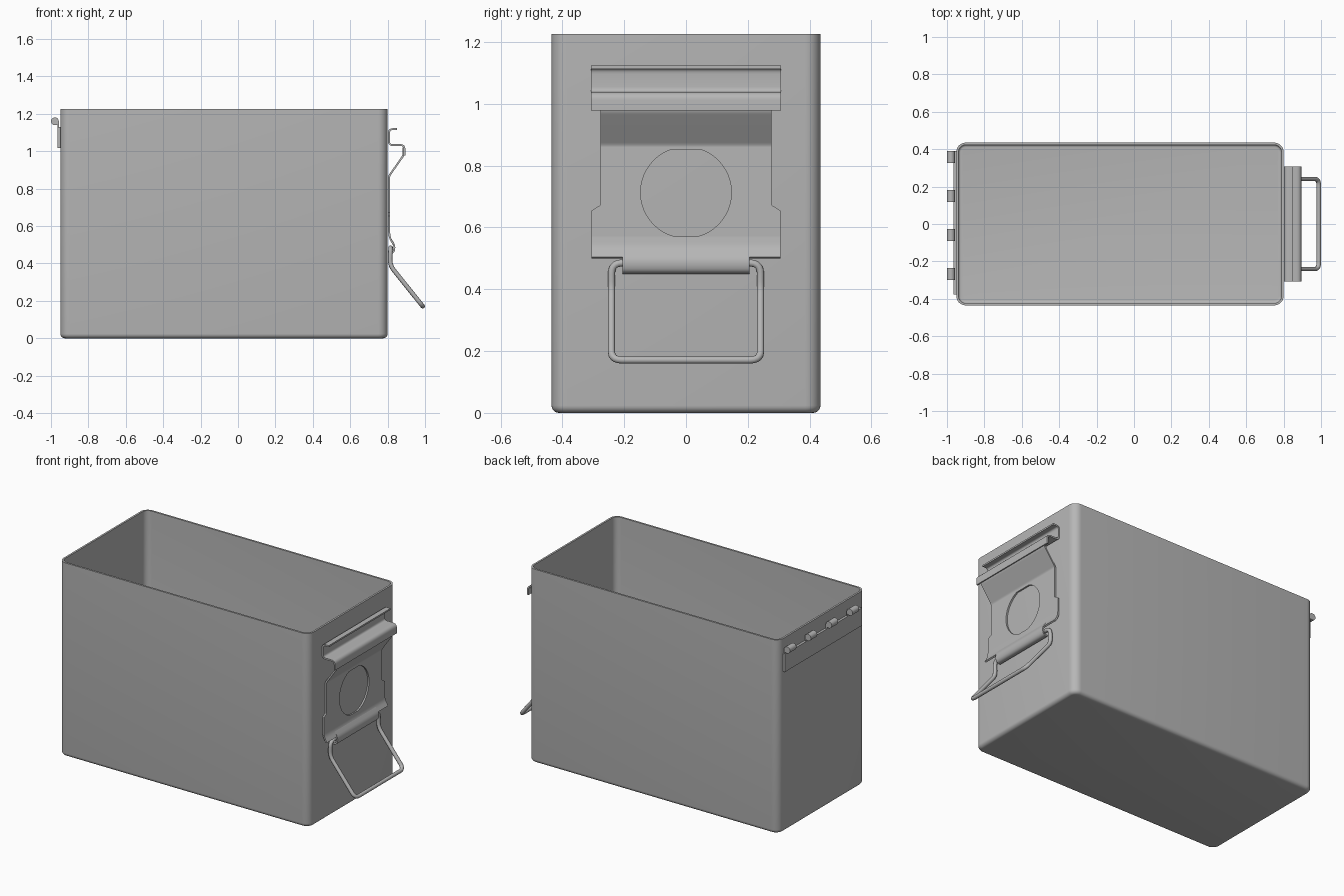
import bpy, bmesh, math
from mathutils import Vector

if "Cube" in bpy.data.objects:
    bpy.data.objects.remove(bpy.data.objects["Cube"])

steel = bpy.data.materials.new("grey steel")
steel.use_nodes = True
steel.diffuse_color = (0.47, 0.47, 0.47, 1)
steel.node_tree.nodes["Principled BSDF"].inputs["Base Color"].default_value = steel.diffuse_color


def finish(obj, angle=35):
    """Give the steel material and smooth shading with sharp edges kept."""
    obj.data.materials.clear()
    obj.data.materials.append(steel)
    bpy.ops.object.select_all(action='DESELECT')
    obj.select_set(True)
    bpy.context.view_layer.objects.active = obj
    if obj.type != 'MESH' or obj.modifiers:
        bpy.ops.object.convert(target='MESH')
    bpy.ops.object.shade_smooth_by_angle(angle=math.radians(angle))
    return obj


def add_object(name, data):
    obj = bpy.data.objects.new(name, data)
    bpy.context.collection.objects.link(obj)
    return obj


def from_bmesh(name, bm):
    bmesh.ops.recalc_face_normals(bm, faces=bm.faces)
    mesh = bpy.data.meshes.new(name)
    bm.to_mesh(mesh)
    bm.free()
    return add_object(name, mesh)


def fillet(points, radius, closed=False, steps=5):
    """Round the corners of a path."""
    pts = [Vector(p) for p in points]
    out = []
    for i, p in enumerate(pts):
        if not closed and i in (0, len(pts) - 1):
            out.append(p)
            continue
        a, b = pts[i - 1] - p, pts[(i + 1) % len(pts)] - p
        start = p + a.normalized() * min(radius, a.length * 0.45)
        end = p + b.normalized() * min(radius, b.length * 0.45)
        for k in range(steps + 1):
            t = k / steps
            out.append(start * (1 - t) ** 2 + p * 2 * t * (1 - t) + end * t * t)
    return out


def ribbon(name, profile, half_width, radius, thick=0.01):
    """Bent sheet: an x-z profile carried across y."""
    bm = bmesh.new()
    path = fillet([(x, 0, z) for x, z in profile], radius)
    rows = [[bm.verts.new((p.x, s * half_width, p.z)) for s in (-1, 1)] for p in path]
    for a, b in zip(rows, rows[1:]):
        bm.faces.new((a[0], a[1], b[1], b[0]))
    obj = from_bmesh(name, bm)
    mod = obj.modifiers.new("Thickness", 'SOLIDIFY')
    mod.thickness = thick
    mod.offset = 0
    return finish(obj)


def block(name, low, high):
    bm = bmesh.new()
    bmesh.ops.create_cube(bm, size=1)
    for v in bm.verts:
        v.co = [(l + h) / 2 + c * (h - l) for l, h, c in zip(low, high, v.co)]
    return from_bmesh(name, bm)


# Open box: rounded upright corners, rounded bottom rim, thin walls
box = block("box_body", (-0.95, -0.435, 0), (0.80, 0.435, 1.225))
bm = bmesh.new()
bm.from_mesh(box.data)
upright = [e for e in bm.edges if abs(e.verts[0].co.z - e.verts[1].co.z) > 1]
bmesh.ops.bevel(bm, geom=upright, offset=0.05, segments=8, profile=0.5, affect='EDGES')
lid = [f for f in bm.faces if f.normal.z > 0.9]
bmesh.ops.delete(bm, geom=lid, context='FACES_ONLY')
rim = [e for e in bm.edges if all(v.co.z < 0.001 for v in e.verts)]
bmesh.ops.bevel(bm, geom=rim, offset=0.024, segments=5, profile=0.5, affect='EDGES')
bm.to_mesh(box.data)
bm.free()
walls = box.modifiers.new("Walls", 'SOLIDIFY')
walls.thickness = 0.012
walls.offset = -1
walls.use_even_offset = True
finish(box)

# Hook-shaped catch at the top of the latch
ribbon("latch_hook", [(0.85, 1.118), (0.807, 1.118), (0.807, 1.033),
                      (0.89, 1.033), (0.89, 0.978)], 0.308, 0.022)

# Sloping sheet joining the catch to the latch plate
ribbon("latch_slope", [(0.885, 1.02), (0.885, 0.978), (0.808, 0.868), (0.808, 0.85)], 0.277, 0.012)

# Flat latch plate with shoulders and a round opening
side = [(0.277, 0.86), (0.277, 0.672), (0.305, 0.655), (0.305, 0.565)]
outline = side + [(-y, z) for y, z in reversed(side)]
circle = [(0.147 * math.cos(a), 0.713 + 0.147 * math.sin(a))
          for a in (math.tau * i / 48 for i in range(48))]
sheet = bpy.data.curves.new("latch_plate", 'CURVE')
sheet.dimensions = '2D'
sheet.fill_mode = 'BOTH'
sheet.extrude = 0.005
for loop in (outline, circle):
    spline = sheet.splines.new('POLY')
    spline.points.add(len(loop) - 1)
    for point, (y, z) in zip(spline.points, loop):
        point.co = (y, z, 0, 1)
    spline.use_cyclic_u = True
plate = add_object("latch_plate", sheet)
plate.rotation_euler = (math.pi / 2, 0, math.pi / 2)
plate.location.x = 0.808
finish(plate)

# Flared lower lip and the tongue rolled round the wire
ribbon("latch_lip", [(0.808, 0.57), (0.812, 0.535), (0.832, 0.502)], 0.305, 0.02)
ribbon("latch_tongue", [(0.816, 0.53), (0.838, 0.495), (0.832, 0.458), (0.806, 0.455)], 0.205, 0.02)

# Wire bail
half = [(0.816, 0.241, 0.485), (0.812, 0.241, 0.39), (0.988, 0.241, 0.171)]
loop = fillet(half + [(x, -y, z) for x, y, z in reversed(half)], 0.035, closed=True)
wire = bpy.data.curves.new("wire_bail", 'CURVE')
wire.dimensions = '3D'
wire.bevel_depth = 0.012
wire.bevel_resolution = 3
spline = wire.splines.new('POLY')
spline.points.add(len(loop) - 1)
for point, p in zip(spline.points, loop):
    point.co = (*p, 1)
spline.use_cyclic_u = True
finish(add_object("wire_bail", wire), 50)

# Hinge leaf with four knuckles
finish(block("hinge_leaf", (-0.965, -0.378, 1.018), (-0.949, 0.39, 1.13)))
for i in range(4):
    y = 0.358 - 0.2085 * i
    finish(block(f"hinge_tab_{i + 1}", (-0.965, y - 0.032, 1.12), (-0.957, y + 0.032, 1.16)))
    bpy.ops.mesh.primitive_cylinder_add(vertices=24, radius=0.021, depth=0.064,
                                        location=(-0.979, y, 1.16), rotation=(math.pi / 2, 0, 0))
    knuckle = bpy.context.object
    knuckle.name = f"hinge_knuckle_{i + 1}"
    finish(knuckle)
